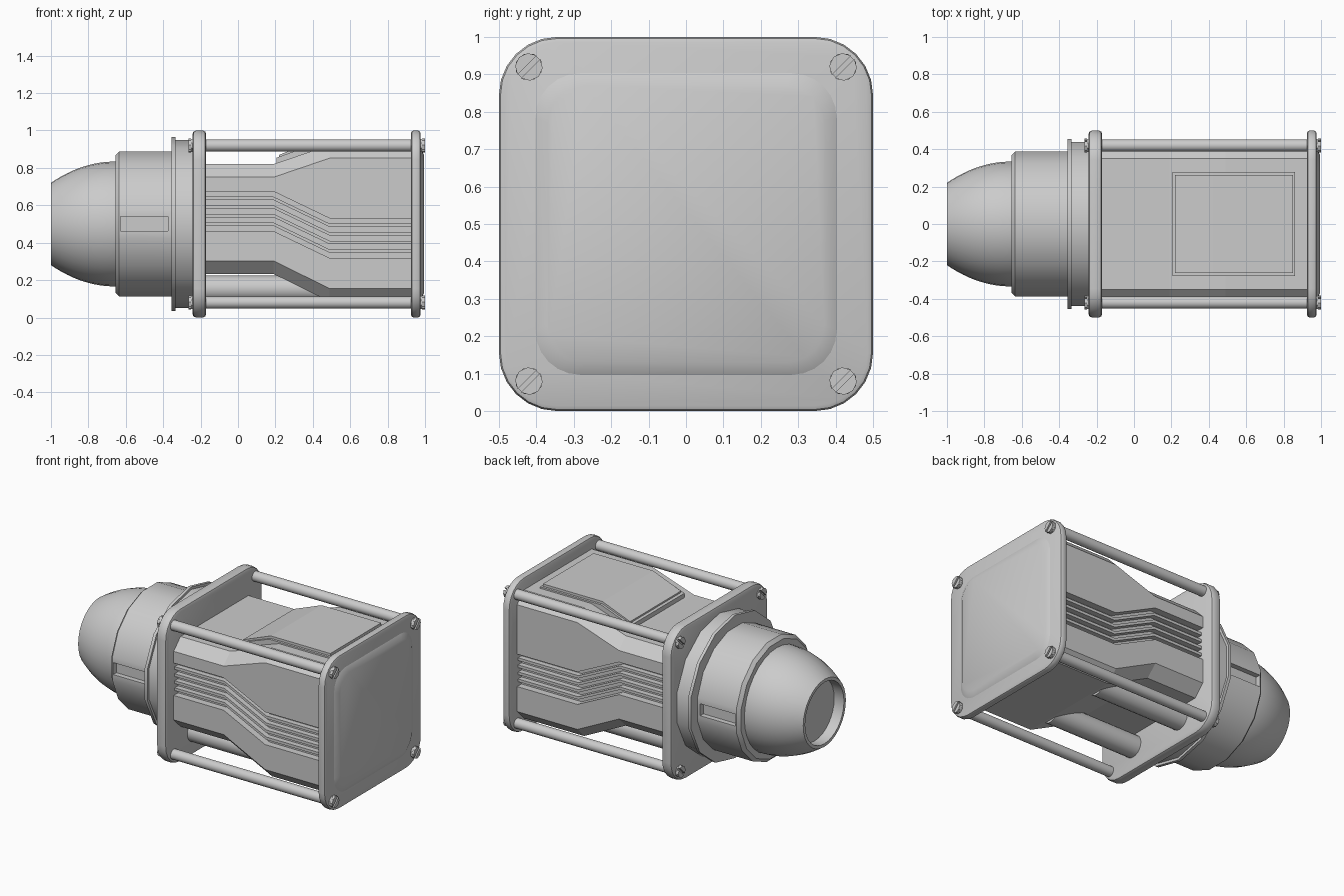
import bpy, bmesh, math

if "Cube" in bpy.data.objects:
    bpy.data.objects.remove(bpy.data.objects["Cube"])

CZ = 0.5  # height of the long axis


def loft(name, sections, smooth=True):
    """Skin a list of equal-length point rings and cap both ends."""
    bm = bmesh.new()
    rings = [[bm.verts.new(p) for p in s] for s in sections]
    n = len(rings[0])
    for a, b in zip(rings, rings[1:]):
        for i in range(n):
            j = (i + 1) % n
            bm.faces.new((a[i], a[j], b[j], b[i]))
    bm.faces.new(rings[0])
    bm.faces.new(rings[-1])
    bmesh.ops.recalc_face_normals(bm, faces=bm.faces)
    me = bpy.data.meshes.new(name)
    bm.to_mesh(me)
    bm.free()
    ob = bpy.data.objects.new(name, me)
    bpy.context.collection.objects.link(ob)
    if smooth:
        bpy.ops.object.select_all(action='DESELECT')
        ob.select_set(True)
        bpy.context.view_layer.objects.active = ob
        bpy.ops.object.shade_smooth_by_angle(angle=math.radians(32))
    return ob


def turned(name, profile, n, phase=0.0, y=0.0, z=CZ):
    """Solid of revolution about x from (x, radius) pairs."""
    ang = [phase + 2 * math.pi * i / n for i in range(n)]
    return loft(name, [[(x, y + r * math.cos(a), z + r * math.sin(a)) for a in ang]
                       for x, r in profile])


def rounded_square(x, half, rad, seg=6):
    pts = []
    for q, (sy, sz) in enumerate(((1, 1), (-1, 1), (-1, -1), (1, -1))):
        for k in range(seg + 1):
            a = math.pi / 2 * (q + k / seg)
            pts.append((x, sy * (half - rad) + rad * math.cos(a),
                        CZ + sz * (half - rad) + rad * math.sin(a)))
    return pts


def plate(name, x0, x1, b):
    """Rounded end plate with softened rims."""
    return loft(name, [rounded_square(x, 0.5 - d, 0.155 - d) for x, d in
                       ((x0, b), (x0 + b * 0.3, b * 0.3), (x0 + b, 0),
                        (x1 - b, 0), (x1 - b * 0.3, b * 0.3), (x1, b))])


# End plates and raised rear panel
plate("front_plate", -0.243, -0.17, 0.018)
plate("rear_plate", 0.925, 0.976, 0.014)
loft("rear_panel", [rounded_square(0.97, 0.403, 0.12), rounded_square(0.976, 0.403, 0.12),
                    rounded_square(0.994, 0.37, 0.10)])

# Main body: chamfered section with ribbed side channels, stepping up in size
def body_section(x, top, bottom, channel):
    half = [(0.35, top), (0.42, top - 0.07)]
    z = channel
    half += [(0.42, z), (0.375, z)]
    for _ in range(4):
        z -= 0.028
        half += [(0.375, z), (0.41, z), (0.41, z - 0.018), (0.375, z - 0.018)]
        z -= 0.018
    z -= 0.028
    half += [(0.375, z), (0.42, z), (0.42, bottom + 0.07), (0.35, bottom)]
    return [(x, y, h) for y, h in half] + [(x, -y, h) for y, h in reversed(half)]


small, large = (0.82, 0.233, 0.674), (0.922, 0.085, 0.53)
loft("body", [body_section(-0.18, *small), body_section(0.19, *small),
              body_section(0.49, *large), body_section(0.935, *large)], smooth=False)

# Top hatch: frame and slightly higher lid following the slope
def hatch(name, x0, x1, half, lift):
    prof = [(x0, 0.80), (x0, 0.854 + lift), (0.42, 0.932 + lift),
            (x1, 0.932 + lift), (x1, 0.80)]
    loft(name, [[(x, s * half, z) for x, z in prof] for s in (-1, 1)], smooth=False)


hatch("hatch_frame", 0.205, 0.86, 0.277, 0.0)
hatch("hatch_lid", 0.22, 0.85, 0.262, 0.016)

# Tubes under the body
for side in (-1, 1):
    turned("under_tube", [(-0.18, 0.07), (0.46, 0.07)], 20, y=side * 0.21, z=0.155)

# Corner rods with slotted screws at both ends
def screw(x0, x1, y, z):
    mid = x0 + (x1 - x0) * 0.5
    turned("screw_base", [(x0, 0.037), (mid, 0.037)], 8, math.pi / 8, y, z)
    for turn in (0, math.pi):
        angs = [turn + math.pi * 3 / 4 + math.radians(d) for d in (-80, -40, 0, 40, 80)]
        loft("screw_head", [[(x, y + 0.037 * math.cos(a), z + 0.037 * math.sin(a))
                             for a in angs] for x in (mid, x1)], smooth=False)


for y in (-0.42, 0.42):
    for z in (0.08, 0.92):
        turned("corner_rod", [(-0.2, 0.033), (0.95, 0.033)], 16, y=y, z=z)
        screw(0.97, 1.0, y, z)
        screw(-0.235, -0.265, y, z)

# Flange rings behind the collar
turned("flange", [(-0.355, 0.466), (-0.335, 0.466), (-0.335, 0.45), (-0.24, 0.45)],
       14, math.pi / 2)

# Collar with a recessed slot on each side
R = 0.388 / math.cos(math.pi / 16)
collar = turned("collar", [(-0.655, R - 0.022), (-0.635, R), (-0.345, R)], 16, math.pi / 16)
for side in (-1, 1):
    bpy.ops.mesh.primitive_cube_add(size=1, location=(-0.502, side * 0.41, CZ + 0.002))
    cutter = bpy.context.object
    cutter.name = "slot_cutter"
    cutter.scale = (0.255, 0.11, 0.078)
    cutter.hide_render = True
    mod = collar.modifiers.new("slot", 'BOOLEAN')
    mod.operation, mod.object, mod.solver = 'DIFFERENCE', cutter, 'EXACT'
    bpy.context.view_layer.objects.active = collar
    bpy.ops.object.modifier_apply(modifier=mod.name)
    bpy.data.objects.remove(cutter)

# Domed nose with a hollow front opening
dome = []
for i in range(13):
    t = i / 12
    x = -0.65 - 0.35 * t
    dome.append((x, 0.22 + 0.114 * (1 - t ** 2.1)))
turned("nose", [(-0.62, 0.334)] + dome + [(-1.0, 0.2), (-0.93, 0.2)], 32)
